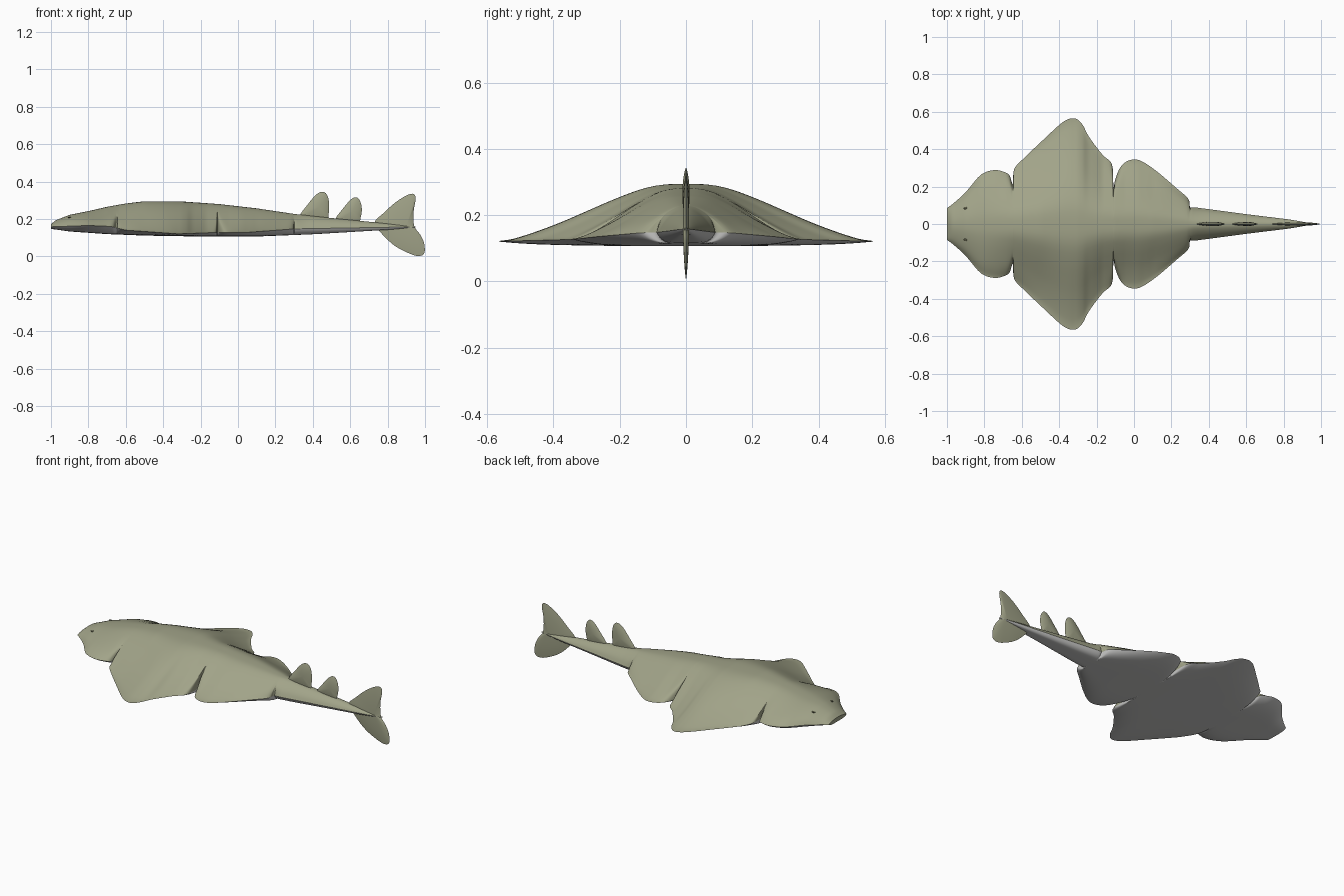
import bpy, bmesh, math
from mathutils import Vector

if "Cube" in bpy.data.objects:
    bpy.data.objects.remove(bpy.data.objects["Cube"])


def material(name, rgb):
    m = bpy.data.materials.new(name)
    m.diffuse_color = (*rgb, 1)
    m.use_nodes = True
    m.node_tree.nodes["Principled BSDF"].inputs["Base Color"].default_value = m.diffuse_color
    return m


OLIVE = material("olive_skin", (0.36, 0.37, 0.25))
PALE = material("pale_belly", (0.58, 0.58, 0.57))
DARK = material("dark_eye", (0.10, 0.10, 0.06))


def lerp(table, x):
    """Piecewise linear lookup."""
    if x <= table[0][0]:
        return table[0][1]
    for (a, p), (b, q) in zip(table, table[1:]):
        if x <= b:
            return p + (q - p) * (x - a) / (b - a)
    return table[-1][1]


def spline(pts, n, closed=False):
    """Catmull-Rom through 2D points."""
    out, c = [], len(pts)
    get = (lambda i: Vector(pts[i % c])) if closed else (lambda i: Vector(pts[min(max(i, 0), c - 1)]))
    for i in range(c if closed else c - 1):
        a, b, d, e = (get(i + k) for k in (-1, 0, 1, 2))
        for k in range(n):
            t = k / n
            out.append(0.5 * (2 * b + (d - a) * t + (2 * a - 5 * b + 4 * d - e) * t * t
                              + (3 * b - a - 3 * d + e) * t ** 3))
    if not closed:
        out.append(Vector(pts[-1]))
    return out


def finish(name, bm, mats, angle=40):
    bmesh.ops.recalc_face_normals(bm, faces=bm.faces)
    me = bpy.data.meshes.new(name)
    bm.to_mesh(me)
    bm.free()
    for m in mats:
        me.materials.append(m)
    ob = bpy.data.objects.new(name, me)
    bpy.context.collection.objects.link(ob)
    bpy.ops.object.select_all(action='DESELECT')
    ob.select_set(True)
    bpy.context.view_layer.objects.active = ob
    bpy.ops.object.shade_smooth_by_angle(angle=math.radians(angle))
    return ob


# Half outline seen from above: head lobe, pectoral fin, pelvic fin, tail
OUTLINE = [(-1, .085), (-.96, .115), (-.9, .17), (-.82, .262), (-.75, .288), (-.7, .28),
           (-.667, .262), (-.648, .215), (-.64, .295), (-.58, .36), (-.48, .455), (-.38, .545),
           (-.32, .565), (-.278, .535), (-.24, .465), (-.17, .372), (-.118, .318),
           (-.11, .2), (-.1, .24), (-.075, .3), (-.04, .334), (.01, .345), (.06, .325),
           (.13, .275), (.22, .198), (.29, .135), (.3, .09), (.34, .087), (.62, .05), (.83, .024), (.95, .003)]
# Smooth envelope, ignoring the notches, that drives the hump of the back
ENVELOPE = [(-1, .09), (-.96, .12), (-.82, .265), (-.75, .29), (-.64, .31), (-.38, .545), (-.32, .565),
            (-.24, .465), (-.17, .38), (-.05, .345), (.01, .345), (.13, .275), (.3, .12), (.34, .09), (.95, .004)]
TOP = [(-1, .172), (-.975, .193), (-.9, .222), (-.8, .242), (-.7, .265), (-.6, .283), (-.5, .295), (-.3, .294),
       (-.1, .28), (.1, .257), (.3, .227), (.5, .205), (.7, .185), (.85, .17), (.95, .16)]
BOTTOM = [(-1, .147), (-.9, .133), (-.7, .119), (-.5, .111), (-.2, .106), (.1, .106), (.4, .118),
          (.6, .13), (.8, .142), (.95, .155)]
RIM = [(-1, .158), (-.8, .165), (-.68, .16), (-.6, .14), (-.32, .12), (-.11, .128), (.05, .128),
       (.3, .147), (.95, .158)]
SPREAD = [(0, 1), (.17, .99), (.36, .77), (.54, .51), (.71, .27), (.89, .08), (1, 0)]
ROUND = [(-1, .9), (-.8, .6), (-.5, 0), (.1, 0), (.35, .8), (.95, 1)]


def back_height(x, y, w):
    u = min(abs(y) / max(lerp(ENVELOPE, x), w), 1)
    r = lerp(ROUND, x)
    soft = sum(lerp(SPREAD, abs(u + d)) for d in (-.08, -.04, 0, .04, .08)) / 5
    g = (1 - r) * soft + r * (1 - u * u) ** .8
    rim = lerp(RIM, x)
    return rim + (lerp(TOP, x) - rim) * g * (1 - (abs(y) / w) ** 14)


# Body: back and belly sheets that share the rim
bm = bmesh.new()
N = 28
rows, last = [], -2
for p in spline(OUTLINE, 5):
    x, w = max(p.x, last + .0004), max(p.y, .003)
    last = x
    rim, bot = lerp(RIM, x), lerp(BOTTOM, x)
    back, belly = [], []
    for j in range(-N, N + 1):
        v = math.sin(j / N * math.pi / 2)
        a = bm.verts.new((x, v * w, back_height(x, v * w, w)))
        back.append(a)
        belly.append(a if abs(j) == N else bm.verts.new((x, v * w, bot + (rim - bot) * abs(v) ** 5)))
    rows.append((back, belly))
for r, s in zip(rows, rows[1:]):
    for side in (0, 1):
        for j in range(2 * N):
            f = bm.faces.new((r[side][j], r[side][j + 1], s[side][j + 1], s[side][j]))
            f.material_index = side
for back, belly in (rows[0], rows[-1]):
    bm.faces.new(back + belly[-2:0:-1])
finish("body", bm, [OLIVE, PALE], 50)


# Upright fins: lens-shaped plates from an x-z outline
def fin(name, pts, thick):
    bm = bmesh.new()
    loop = spline(pts, 5, True)
    c = sum(loop, Vector((0, 0))) / len(loop)
    edge = [bm.verts.new((p.x, 0, p.y)) for p in loop]
    n = len(loop)
    for s in (-1, 1):
        prev = edge
        for k, t in ((.85, .35), (.6, .7), (.3, .95)):
            ring = [bm.verts.new((c.x + (p.x - c.x) * k, s * t * thick, c.y + (p.y - c.y) * k)) for p in loop]
            for i in range(n):
                bm.faces.new((prev[i], prev[(i + 1) % n], ring[(i + 1) % n], ring[i]))
            prev = ring
        mid = bm.verts.new((c.x, s * thick, c.y))
        for i in range(n):
            bm.faces.new((prev[i], prev[(i + 1) % n], mid))
    finish(name, bm, [OLIVE], 60)


fin("front_dorsal_fin", [(.33, .213), (.375, .28), (.42, .332), (.455, .345), (.478, .325), (.487, .28),
                         (.484, .225), (.47, .19), (.38, .19)], .011)
fin("rear_dorsal_fin", [(.52, .196), (.565, .26), (.605, .305), (.635, .315), (.655, .29), (.662, .25),
                        (.656, .21), (.64, .175), (.56, .175)], .010)
fin("tail_fin", [(.73, .18), (.78, .233), (.84, .287), (.9, .325), (.937, .334), (.95, .31), (.94, .25),
                 (.938, .2), (.945, .155), (.975, .115), (.995, .07), (.997, .02), (.975, .003), (.93, .01),
                 (.84, .055), (.765, .125)], .009)

# Eyes: small low domes on the head
for name, s in (("left_eye", -1), ("right_eye", 1)):
    bm = bmesh.new()
    bmesh.ops.create_uvsphere(bm, u_segments=16, v_segments=8, radius=.009)
    bmesh.ops.scale(bm, vec=(1.2, .8, .4), verts=bm.verts)
    bmesh.ops.translate(bm, vec=(-.9, s * .085, back_height(-.9, .085, .17)), verts=bm.verts)
    finish(name, bm, [DARK])
